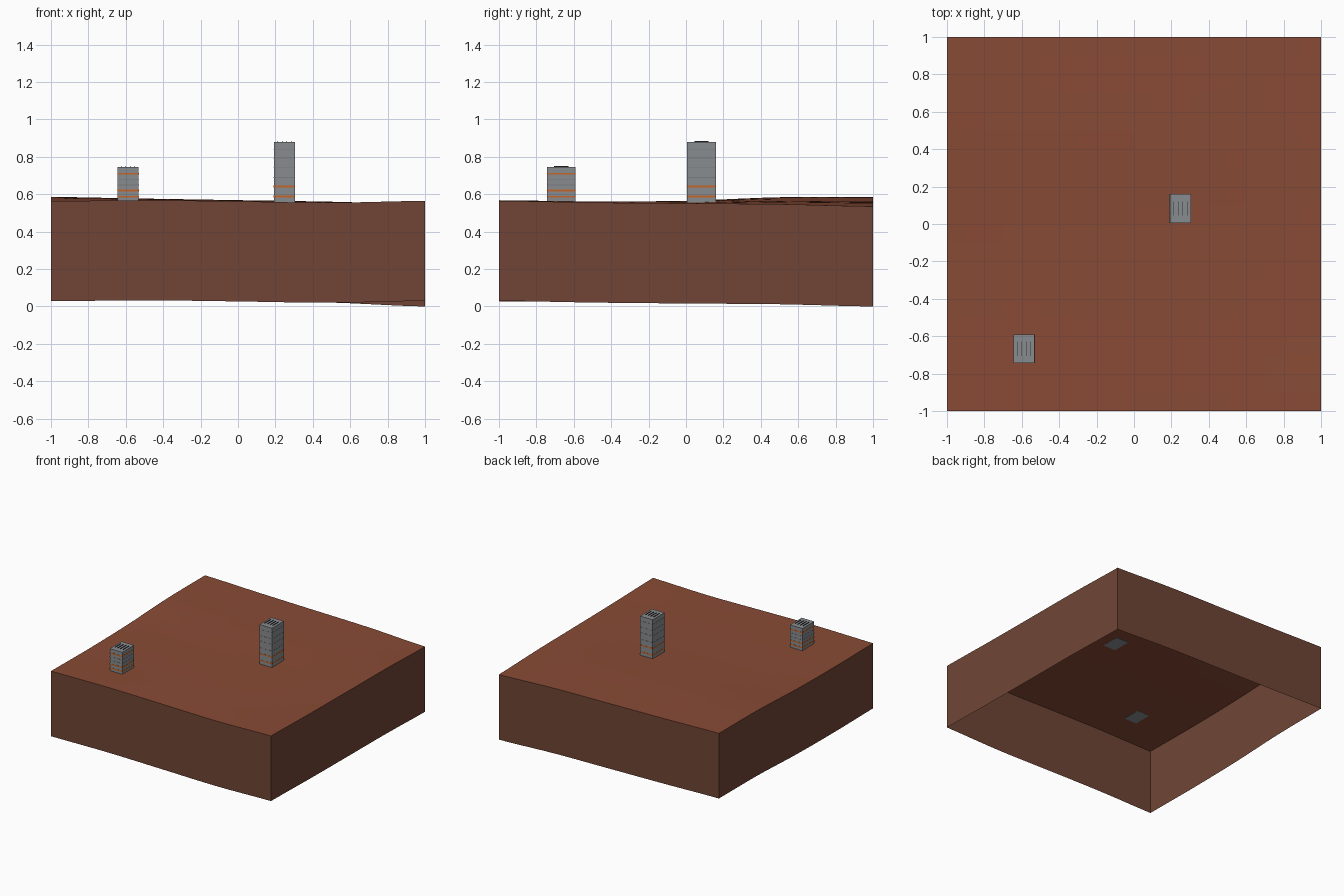
import bpy, bmesh
from mathutils import Matrix

cube = bpy.data.objects.get("Cube")
if cube:
    bpy.data.objects.remove(cube)


def material(name, rgb):
    mat = bpy.data.materials.new(name)
    mat.use_nodes = True
    colour = (*rgb, 1)
    mat.diffuse_color = colour
    mat.node_tree.nodes["Principled BSDF"].inputs["Base Color"].default_value = colour
    return mat


SOIL = material("red soil", (0.25, 0.07, 0.036))
EARTH = material("brown earth", (0.16, 0.06, 0.036))
CONCRETE = material("grey concrete", (0.25, 0.265, 0.275))
LEDGE = material("ledge grey", (0.19, 0.20, 0.21))
ORANGE = material("orange trim", (0.56, 0.13, 0.02))
DARK = material("dark vent", (0.03, 0.03, 0.035))

# Terrain edge heights, evenly spaced from -1 to 1
FRONT = [0.563, 0.568, 0.562, 0.555, 0.565]
BACK = [0.586, 0.574, 0.565, 0.556, 0.535]
LEFT = [0.563, 0.559, 0.565, 0.584, 0.586]
RIGHT = [0.565, 0.556, 0.551, 0.547, 0.535]
DEPTH = 0.535
STEPS = 20


def profile(pts, t):
    """Smooth curve through evenly spaced points, t from 0 to 1."""
    last = len(pts) - 1
    i = min(int(t * last), last - 1)
    u = t * last - i
    b, c = pts[i], pts[i + 1]
    a, d = pts[max(i - 1, 0)], pts[min(i + 2, last)]
    return b + u / 2 * (c - a + u * (2 * a - 5 * b + 4 * c - d
                                     + u * (3 * (b - c) + d - a)))


def ground(x, y):
    """Blend the four edge curves across the plot."""
    u, v = (x + 1) / 2, (y + 1) / 2
    edges = ((1 - v) * profile(FRONT, u) + v * profile(BACK, u)
             + (1 - u) * profile(LEFT, v) + u * profile(RIGHT, v))
    corners = ((1 - u) * ((1 - v) * FRONT[0] + v * BACK[0])
               + u * ((1 - v) * FRONT[-1] + v * BACK[-1]))
    return edges - corners


def finish(name, bm, mats):
    mesh = bpy.data.meshes.new(name)
    bm.to_mesh(mesh)
    bm.free()
    for mat in mats:
        mesh.materials.append(mat)
    obj = bpy.data.objects.new(name, mesh)
    bpy.context.collection.objects.link(obj)
    return obj


def box(name, x, y, low, high, width, length, mat):
    bm = bmesh.new()
    bmesh.ops.create_cube(bm, size=1)
    bmesh.ops.transform(bm, verts=bm.verts, matrix=(
        Matrix.Translation((x, y, (low + high) / 2))
        @ Matrix.Diagonal((width, length, high - low, 1))))
    return finish(name, bm, [mat])


# Ground sheet with a hollow skirt below its rim
bm = bmesh.new()
bmesh.ops.create_grid(bm, x_segments=STEPS, y_segments=STEPS, size=1)
for v in bm.verts:
    v.co.z = ground(v.co.x, v.co.y)
rim = [e for e in bm.edges if e.is_boundary]
skirt = bmesh.ops.extrude_edge_only(bm, edges=rim)["geom"]
for item in skirt:
    if isinstance(item, bmesh.types.BMVert):
        item.co.z -= DEPTH
bm.normal_update()
for f in bm.faces:
    vertical = abs(f.normal.z) < 0.5
    f.material_index = int(vertical)
    c = f.calc_center_median()
    outward = f.normal.x * c.x + f.normal.y * c.y if vertical else f.normal.z
    if outward < 0:
        f.normal_flip()
finish("terrain", bm, [SOIL, EARTH])


def tower(name, x, y, top, grey_levels, orange_levels):
    width, length, lip = 0.113, 0.153, 0.002
    box(name + "_walls", x, y, ground(x, y) - 0.002, top, width, length, CONCRETE)
    # Floor ledges
    for levels, mat, half in ((grey_levels, LEDGE, 0.002), (orange_levels, ORANGE, 0.005)):
        for i, z in enumerate(levels):
            box(f"{name}_{mat.name.split()[0]}_band_{i + 1}", x, y, z - half, z + half,
                width + lip, length + lip, mat)
    # Roof vents
    for i in range(4):
        box(f"{name}_roof_vent_{i + 1}", x + (i - 1.5) * 0.024, y,
            top - 0.001, top + 0.005, 0.003, 0.075, DARK)


tower("short_tower", -0.588, -0.667, 0.745, [0.65, 0.68], [0.587, 0.62, 0.71])
tower("tall_tower", 0.248, 0.083, 0.88, [0.69, 0.745, 0.79, 0.84], [0.588, 0.642])
